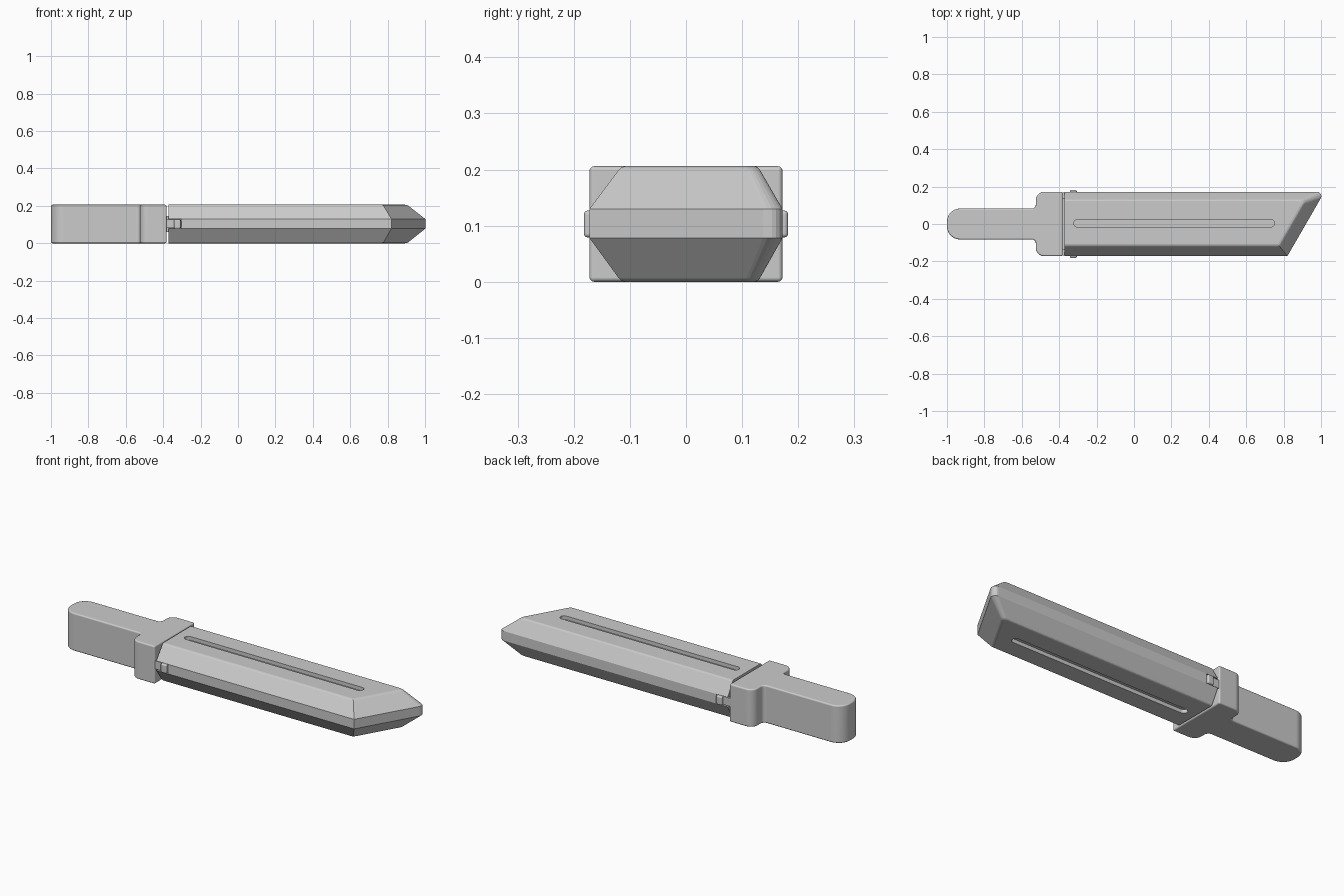
import bpy
import bmesh
import math
from mathutils import Vector

cube = bpy.data.objects.get("Cube")
if cube:
    bpy.data.objects.remove(cube, do_unlink=True)

grey = bpy.data.materials.new("matte grey")
grey.use_nodes = True
grey.diffuse_color = (0.6, 0.6, 0.6, 1)
grey.node_tree.nodes["Principled BSDF"].inputs["Base Color"].default_value = (0.6, 0.6, 0.6, 1)

HEIGHT = 0.206
HALF = 0.172


def rounded(corners, steps=6):
    """Outline from (x, y, radius) corners, each replaced by an arc."""
    points = []
    for i, (x, y, r) in enumerate(corners):
        p = Vector((x, y))
        if r == 0:
            points.append(p)
            continue
        a = (Vector(corners[i - 1][:2]) - p).normalized()
        b = (Vector(corners[(i + 1) % len(corners)][:2]) - p).normalized()
        half = a.angle(b) / 2
        centre = p + (a + b).normalized() * r / math.sin(half)
        start = p + a * r / math.tan(half) - centre
        end = p + b * r / math.tan(half) - centre
        sweep = math.pi - 2 * half
        for k in range(steps + 1):
            t = k / steps
            arc = (start * math.sin((1 - t) * sweep) + end * math.sin(t * sweep)) / math.sin(sweep)
            points.append(centre + arc)
    return points


def add_ring(bm, outline, z):
    return [bm.verts.new((p.x, p.y, z)) for p in outline]


def add_walls(bm, low, high):
    for i in range(len(low)):
        j = (i + 1) % len(low)
        bm.faces.new((low[i], low[j], high[j], high[i]))


def finish(bm, name):
    mesh = bpy.data.meshes.new(name)
    bm.to_mesh(mesh)
    bm.free()
    mesh.materials.append(grey)
    obj = bpy.data.objects.new(name, mesh)
    bpy.context.collection.objects.link(obj)
    return obj


def prism(name, outline, z0, z1):
    bm = bmesh.new()
    low, high = add_ring(bm, outline, z0), add_ring(bm, outline, z1)
    add_walls(bm, low, high)
    bm.faces.new(low[::-1])
    bm.faces.new(high)
    return finish(bm, name)


def block(name, x0, x1, y0, y1, z0, z1):
    return prism(name, [Vector(p) for p in ((x0, y0), (x1, y0), (x1, y1), (x0, y1))], z0, z1)


def soften(obj, width):
    """Rounded edges, with the large faces kept flat in shading."""
    bpy.ops.object.select_all(action='DESELECT')
    obj.select_set(True)
    bpy.context.view_layer.objects.active = obj
    mod = obj.modifiers.new("soft edges", 'BEVEL')
    mod.width = width
    mod.segments = 3
    mod.limit_method = 'ANGLE'
    mod.angle_limit = math.radians(40)
    bpy.ops.object.modifier_apply(modifier=mod.name)
    bpy.ops.object.shade_smooth_by_angle(angle=math.radians(35))
    mod = obj.modifiers.new("flat faces", 'WEIGHTED_NORMAL')
    mod.weight = 100
    mod.keep_sharp = True
    bpy.ops.object.modifier_apply(modifier=mod.name)


# Handle and guard in one piece
grip = 0.083
lower = [(-1, -grip, 0.07), (-0.525, -grip, 0.02), (-0.525, -HALF, 0.045), (-0.382, -HALF, 0.008)]
upper = [(x, -y, r) for x, y, r in reversed(lower)]
soften(prism("handle_and_guard", rounded(lower + upper), 0, HEIGHT), 0.01)


def blade_outline(front, back, heel, tip, radius, notch=0):
    """Slanted-tip outline; notch recesses both sides next to the guard."""
    base, step = -0.372, -0.303
    return rounded([(base, front + notch, 0), (step, front + notch, 0), (step, front, 0),
                    (heel, front, 0), (tip, back, radius), (step, back, 0),
                    (step, back - notch, 0), (base, back - notch, 0)])


# Blade: chamfered sides, softened rims, and catch notches in the middle band
wide = blade_outline(-HALF, HALF, 0.82, 1.0185, 0.023)
notched = blade_outline(-HALF, HALF, 0.82, 1.0185, 0.023, 0.014)
narrow = blade_outline(-0.115, 0.128, 0.775, 0.915, 0.015)
rim = [(1.12, HEIGHT), (1.0, HEIGHT - 0.002), (0.92, HEIGHT - 0.006)]
slopes = [([w.lerp(n, t) for w, n in zip(wide, narrow)], z) for t, z in rim]
rings = [(o, HEIGHT - z) for o, z in slopes]
rings += [(wide, 0.078), (notched, 0.078), (notched, 0.13), (wide, 0.13)]
rings += slopes[::-1]

bm = bmesh.new()
loops = [add_ring(bm, outline, z) for outline, z in rings]
for low, high in zip(loops, loops[1:]):
    add_walls(bm, low, high)
bmesh.ops.remove_doubles(bm, verts=bm.verts[:], dist=0.00001)
slivers = [f for f in bm.faces if f.calc_area() < 1e-9]
bmesh.ops.delete(bm, geom=slivers, context='FACES_ONLY')

# Long grooves sunk into the upper and lower faces
y0, y1, end = -0.016, 0.024, 0.0199
groove = rounded([(-0.322, y0, end), (0.752, y0, end), (0.752, y1, end), (-0.322, y1, end)], 8)
for z, facing in ((0, -1), (HEIGHT, 1)):
    mouth = add_ring(bm, groove, z)
    floor = add_ring(bm, groove, z - facing * 0.02)
    if facing < 0:
        mouth.reverse()
        floor.reverse()
    add_walls(bm, mouth, floor)
    bm.faces.new(floor)
    edges = [e for e in bm.edges if e.is_boundary and all(abs(v.co.z - z) < 1e-5 for v in e.verts)]
    filled = bmesh.ops.triangle_fill(bm, edges=edges, use_beauty=True)
    for item in filled["geom"]:
        if isinstance(item, bmesh.types.BMFace):
            item.normal_update()
            if item.normal.z * facing < 0:
                item.normal_flip()
finish(bm, "blade")

# Spring catch on either side of the blade
for side, label in ((-1, "right"), (1, "left")):
    inner, flush, proud = side * 0.14, side * 0.168, side * 0.182
    block(label + "_catch_arm", -0.39, -0.306, min(inner, flush), max(inner, flush), 0.082, 0.126)
    bump = block(label + "_catch_bump", -0.342, -0.306, min(inner, proud), max(inner, proud), 0.079, 0.127)
    soften(bump, 0.007)

# Tang joining the blade to the guard
block("tang", -0.4, -0.36, -0.14, 0.14, 0.06, 0.146)
